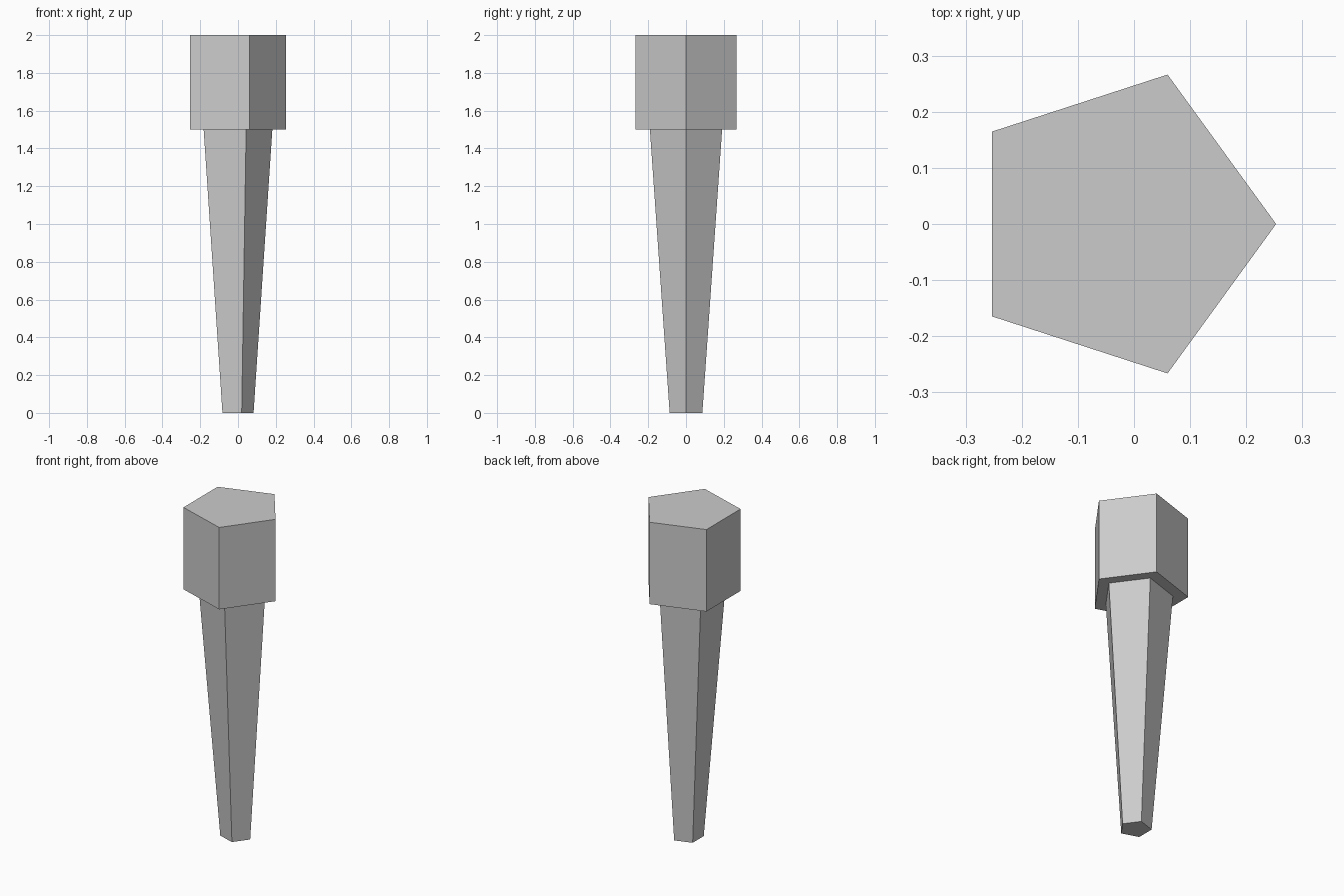
import bpy, bmesh
from math import cos, sin, pi

if "Cube" in bpy.data.objects:
    bpy.data.objects.remove(bpy.data.objects["Cube"])

SIDES = 5
OFFSET = (1 - cos(pi / SIDES)) / 2  # centres the pentagon's extents on x = 0


def ring(bm, radius, z):
    return [bm.verts.new((radius * (cos(2 * pi * i / SIDES) - OFFSET),
                          radius * sin(2 * pi * i / SIDES), z))
            for i in range(SIDES)]


# Tapered shaft, underside step and straight head as one closed skin
profile = [(0.091, 0.0), (0.201, 1.5), (0.28, 1.5), (0.28, 2.0)]
bm = bmesh.new()
rings = [ring(bm, r, z) for r, z in profile]
for low, high in zip(rings, rings[1:]):
    for i in range(SIDES):
        j = (i + 1) % SIDES
        bm.faces.new((low[i], low[j], high[j], high[i]))

# End caps
bm.faces.new(rings[0][::-1])
bm.faces.new(rings[-1])
bmesh.ops.recalc_face_normals(bm, faces=bm.faces[:])

mesh = bpy.data.meshes.new("pentagonal_peg")
bm.to_mesh(mesh)
bm.free()
bpy.context.collection.objects.link(bpy.data.objects.new("pentagonal_peg", mesh))
